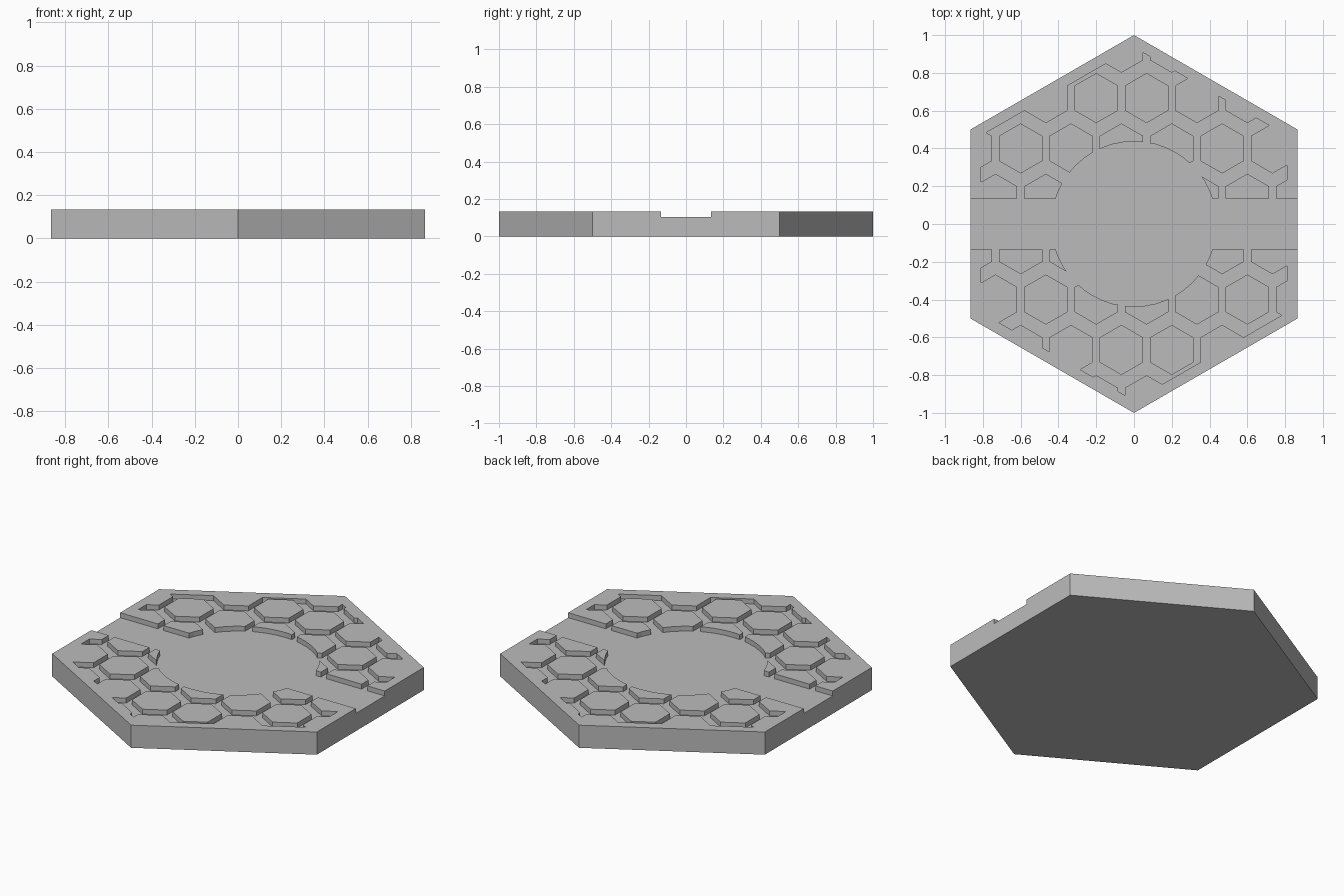
import bpy, math

if "Cube" in bpy.data.objects:
    bpy.data.objects.remove(bpy.data.objects["Cube"])

TOP, FLOOR = 0.134, 0.105        # tile surface and recess floor heights
PITCH = 4 / 15                   # honeycomb spacing, same along x and y
TILE_R = 0.1325                  # honeycomb cell corner radius

grey = bpy.data.materials.new("grey")
grey.diffuse_color = (0.5, 0.5, 0.5, 1)
grey.use_nodes = True
grey.node_tree.nodes["Principled BSDF"].inputs["Base Color"].default_value = grey.diffuse_color


def prism(name, sides, radius, z0, z1, x=0, y=0, turn=0.0):
    """Upright prism with its first corner pointing to +y plus turn."""
    verts = []
    for z in (z0, z1):
        for i in range(sides):
            a = math.pi / 2 + turn + 2 * math.pi * i / sides
            verts.append((x + radius * math.cos(a), y + radius * math.sin(a), z))
    return solid(name, [verts], sides)


def solid(name, groups, n):
    """One mesh from groups of bottom-ring plus top-ring vertices."""
    verts, faces = [], []
    for g in groups:
        b = len(verts)
        verts += g
        faces.append([b + i for i in reversed(range(n))])
        faces.append([b + n + i for i in range(n)])
        for i in range(n):
            j = (i + 1) % n
            faces.append([b + i, b + j, b + n + j, b + n + i])
    me = bpy.data.meshes.new(name)
    me.from_pydata(verts, [], faces)
    ob = bpy.data.objects.new(name, me)
    bpy.context.collection.objects.link(ob)
    return ob


def cut(target, cutter):
    """Subtract cutter from target, bake the result and drop the cutter."""
    mod = target.modifiers.new("cut", 'BOOLEAN')
    mod.operation, mod.solver, mod.object = 'DIFFERENCE', 'EXACT', cutter
    cutter.hide_render = True
    bpy.context.view_layer.update()
    dg = bpy.context.evaluated_depsgraph_get()
    baked = bpy.data.meshes.new_from_object(target.evaluated_get(dg))
    target.modifiers.clear()
    target.data = baked
    bpy.data.objects.remove(cutter)


# Honeycomb cells in staggered rows
cells = []
for row in range(-4, 4):
    y = PITCH * (row + 0.5)
    shift = PITCH / 4 * (1 if row % 2 == 0 else -1)
    for col in range(-4, 5):
        x = shift + PITCH * col
        ring = [(x + TILE_R * math.sin(-k * math.pi / 3),
                 y + TILE_R * math.cos(k * math.pi / 3)) for k in range(6)]
        cells.append([(px, py, z) for z in (0.0, 0.3) for px, py in ring])
tiles = solid("tile_cutter", cells, 6)

# Groove network: inner hexagon with the cells taken out
grooves = prism("groove_cutter", 6, 0.935, FLOOR, 0.2)
cut(grooves, tiles)

# Straight channel across the middle
w = 0.135
ring = [(-1.2, -w), (1.2, -w), (1.2, w), (-1.2, w)]
channel = solid("channel_cutter",
                [[(px, py, z) for z in (FLOOR, 0.22) for px, py in ring]], 4)

# Round clearing in the centre
clearing = prism("clearing_cutter", 48, 0.437, FLOOR, 0.24)

# Hexagonal board with everything recessed
board = prism("hex_board", 6, 1.0, 0.0, TOP)
for c in (grooves, channel, clearing):
    cut(board, c)
board.data.materials.clear()
board.data.materials.append(grey)
for p in board.data.polygons:
    p.use_smooth = False
    p.material_index = 0
